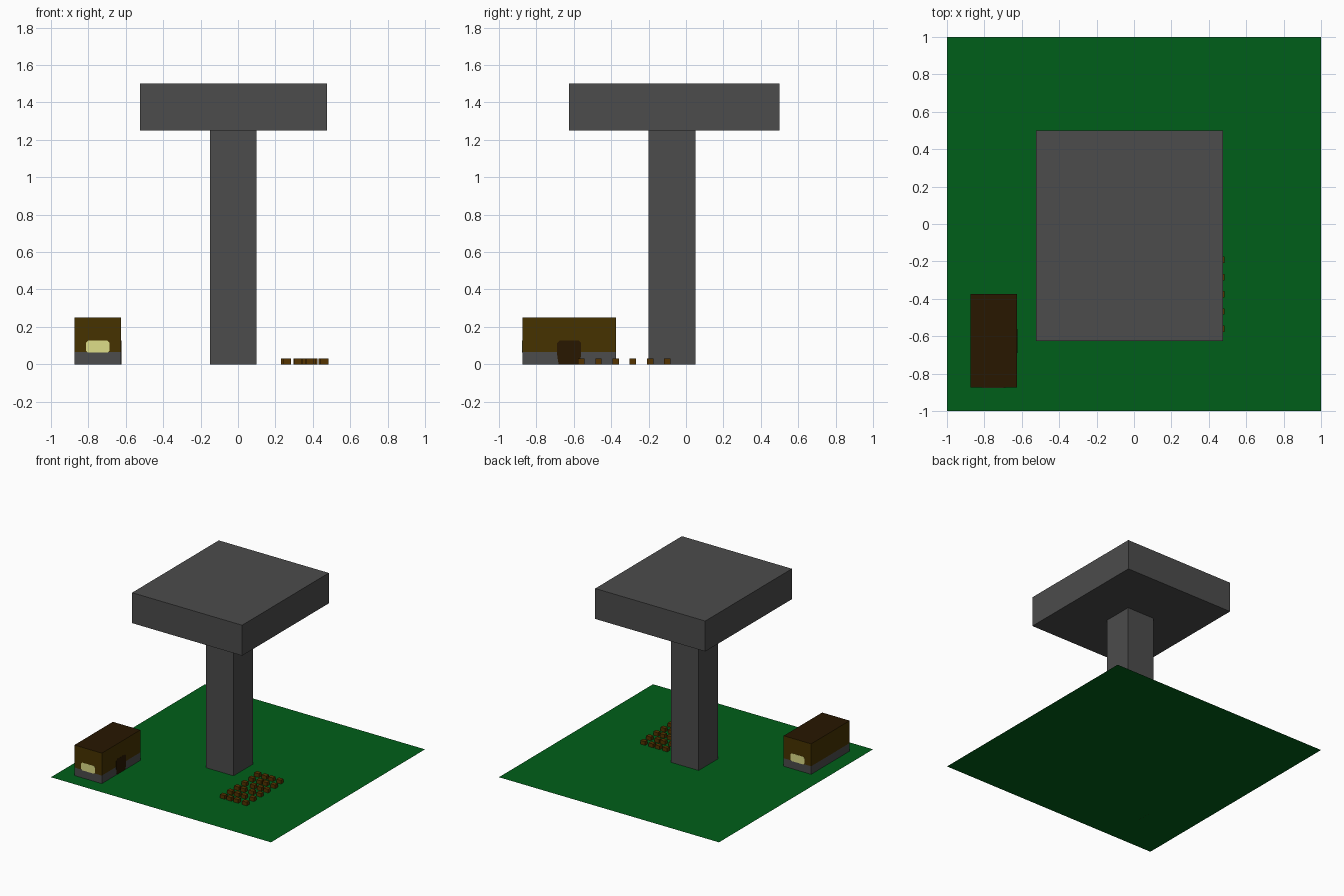
import bpy, bmesh, random
from mathutils import Vector

if "Cube" in bpy.data.objects:
    bpy.data.objects.remove(bpy.data.objects["Cube"], do_unlink=True)
random.seed(4)


def material(name, hex_code):
    """Flat material from an sRGB hex code."""
    srgb = [int(hex_code[i:i + 2], 16) / 255 for i in (0, 2, 4)]
    col = [c / 12.92 if c < 0.04045 else ((c + 0.055) / 1.055) ** 2.4 for c in srgb] + [1]
    m = bpy.data.materials.new(name)
    m.use_nodes = True
    m.diffuse_color = col
    m.node_tree.nodes["Principled BSDF"].inputs["Base Color"].default_value = col
    return m


GRASS = material("grass green", "005F19")
STONE = material("stone grey", "4C4C4C")
WALL = material("wall brown", "463200")
DARK = material("dark wood", "281700")
GLASS = material("window yellow", "DDDD88")
SOIL = material("crop brown", "553300")


def finish(bm, name, mats):
    mesh = bpy.data.meshes.new(name)
    bm.to_mesh(mesh)
    bm.free()
    for m in mats:
        mesh.materials.append(m)
    obj = bpy.data.objects.new(name, mesh)
    bpy.context.collection.objects.link(obj)
    return obj


def add_box(bm, lo, hi):
    """Box between two corners; left open underneath where it rests on the ground."""
    lo, hi = Vector(lo), Vector(hi)
    verts = bmesh.ops.create_cube(bm, size=1)["verts"]
    bmesh.ops.scale(bm, vec=hi - lo, verts=verts)
    bmesh.ops.translate(bm, vec=(lo + hi) / 2, verts=verts)
    if lo.z == 0:
        base = [f for f in bm.faces if all(abs(v.co.z) < 1e-5 for v in f.verts)]
        bmesh.ops.delete(bm, geom=base, context="FACES_ONLY")


def box(name, lo, hi, mat):
    bm = bmesh.new()
    add_box(bm, lo, hi)
    return finish(bm, name, [mat])


def plate(name, outline, place, depth, mat):
    """Thin plate from a 2D outline; place maps (u, v) into space."""
    bm = bmesh.new()
    face = bm.faces.new([bm.verts.new(place(u, v)) for u, v in outline])
    new = bmesh.ops.extrude_face_region(bm, geom=[face])["geom"]
    bmesh.ops.translate(bm, vec=depth, verts=[g for g in new if isinstance(g, bmesh.types.BMVert)])
    bmesh.ops.recalc_face_normals(bm, faces=bm.faces)
    return finish(bm, name, [mat])


# Ground
bm = bmesh.new()
bmesh.ops.create_grid(bm, x_segments=1, y_segments=1, size=1)
finish(bm, "ground", [GRASS])

# Tower: pillar and overhanging block
box("tower_pillar", (-0.15, -0.2, 0), (0.1, 0.05, 1.25), STONE)
box("tower_top", (-0.525, -0.625, 1.25), (0.475, 0.5, 1.5), STONE)

# Hut: stone footing, brown walls, dark roof face
X0, X1, Y0, Y1 = -0.875, -0.625, -0.875, -0.375
bm = bmesh.new()
add_box(bm, (X0, Y0, 0), (X1, Y1, 0.25))
bmesh.ops.bisect_plane(bm, geom=bm.verts[:] + bm.edges[:] + bm.faces[:],
                       plane_co=(0, 0, 0.066), plane_no=(0, 0, 1))
bm.normal_update()
for f in bm.faces:
    z = f.calc_center_median().z
    f.material_index = 2 if f.normal.z > 0.5 else 1 if z > 0.066 else 0
finish(bm, "hut", [STONE, WALL, DARK])

# Windows on both ends, with clipped corners
c, w, z0, z1 = 0.012, 0.064, 0.062, 0.126
window = [(-w + c, z0), (w - c, z0), (w, z0 + c), (w, z1 - c),
          (w - c, z1), (-w + c, z1), (-w, z1 - c), (-w, z0 + c)]
for name, y, d in (("front_window", Y0, -0.001), ("back_window", Y1, 0.001)):
    plate(name, window, lambda u, v: (-0.75 + u, y, v), (0, d, 0), GLASS)

# Door on the inner side, with clipped top corners
door = [(-0.056, 0), (0.056, 0), (0.064, 0.05), (0.064, 0.114),
        (0.052, 0.126), (-0.052, 0.126), (-0.064, 0.114), (-0.064, 0.05)]
plate("door", door, lambda u, v: (X1, -0.625 + u, v), (0.001, 0, 0), DARK)

# Crop rows: small blocks, unevenly spaced between the row ends
bm = bmesh.new()
for row in range(6):
    shift = -0.012 if row == 5 else 0
    for col in range(4):
        x = 0.262 + 0.067 * col + shift + (random.uniform(-0.014, 0.014) if 0 < col < 3 else 0)
        y = -0.56 + 0.092 * row
        add_box(bm, (x - 0.021, y - 0.017, 0), (x + 0.021, y + 0.017, 0.03))
finish(bm, "crop_blocks", [SOIL])
